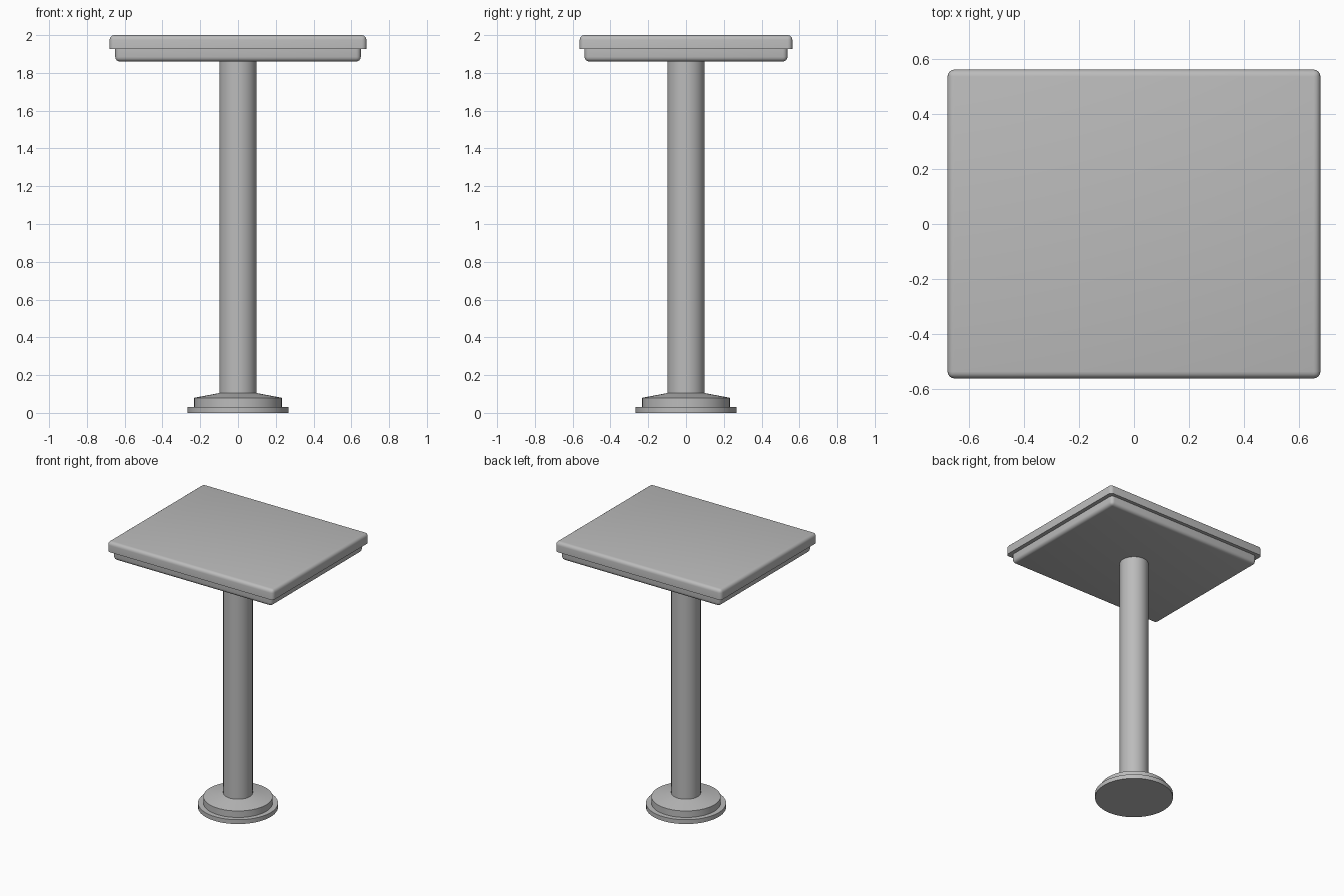
import bpy, bmesh, math

cube = bpy.data.objects.get("Cube")
if cube:
    bpy.data.objects.remove(cube, do_unlink=True)

# One plain grey finish
grey = bpy.data.materials.new("plain grey")
grey.use_nodes = True
colour = (0.5, 0.5, 0.5, 1)
grey.diffuse_color = colour
grey.node_tree.nodes["Principled BSDF"].inputs["Base Color"].default_value = colour


def finish(bm, name, angle):
    bmesh.ops.recalc_face_normals(bm, faces=bm.faces)
    mesh = bpy.data.meshes.new(name)
    bm.to_mesh(mesh)
    bm.free()
    mesh.materials.append(grey)
    obj = bpy.data.objects.new(name, mesh)
    bpy.context.collection.objects.link(obj)
    bpy.ops.object.select_all(action='DESELECT')
    obj.select_set(True)
    bpy.context.view_layer.objects.active = obj
    bpy.ops.object.shade_smooth_by_angle(angle=math.radians(angle))


def slab(name, half_x, half_y, low, high, sharp_z, radius):
    """Box with rounded edges, except those lying at height sharp_z."""
    bm = bmesh.new()
    bmesh.ops.create_cube(bm, size=2)
    for v in bm.verts:
        v.co = (v.co.x * half_x, v.co.y * half_y, high if v.co.z > 0 else low)
    edges = [e for e in bm.edges
             if any(abs(v.co.z - sharp_z) > 0.001 for v in e.verts)]
    bmesh.ops.bevel(bm, geom=edges, offset=radius, segments=4,
                    profile=0.5, affect='EDGES')
    finish(bm, name, 40)


def turned(name, profile, sides=64):
    """Solid of revolution from (radius, height) points."""
    bm = bmesh.new()
    rings = []
    for r, z in profile:
        rings.append([bm.verts.new((r * math.cos(math.tau * i / sides),
                                    r * math.sin(math.tau * i / sides), z))
                      for i in range(sides)])
    for a, b in zip(rings, rings[1:]):
        for i in range(sides):
            j = (i + 1) % sides
            bm.faces.new((a[i], a[j], b[j], b[i]))
    bm.faces.new(rings[0][::-1])
    bm.faces.new(rings[-1])
    finish(bm, name, 10)


# Table top and the smaller slab under it
slab("table_top", 0.68, 0.563, 1.926, 2.0, 1.926, 0.025)
slab("under_slab", 0.65, 0.537, 1.86, 1.926, 1.926, 0.025)

# Central column
turned("column", [(0.099, 0.1), (0.099, 1.865)])

# Stepped foot with a sloping top
turned("foot", [(0.268, 0), (0.268, 0.032), (0.232, 0.032),
                (0.232, 0.08), (0.099, 0.105)])
